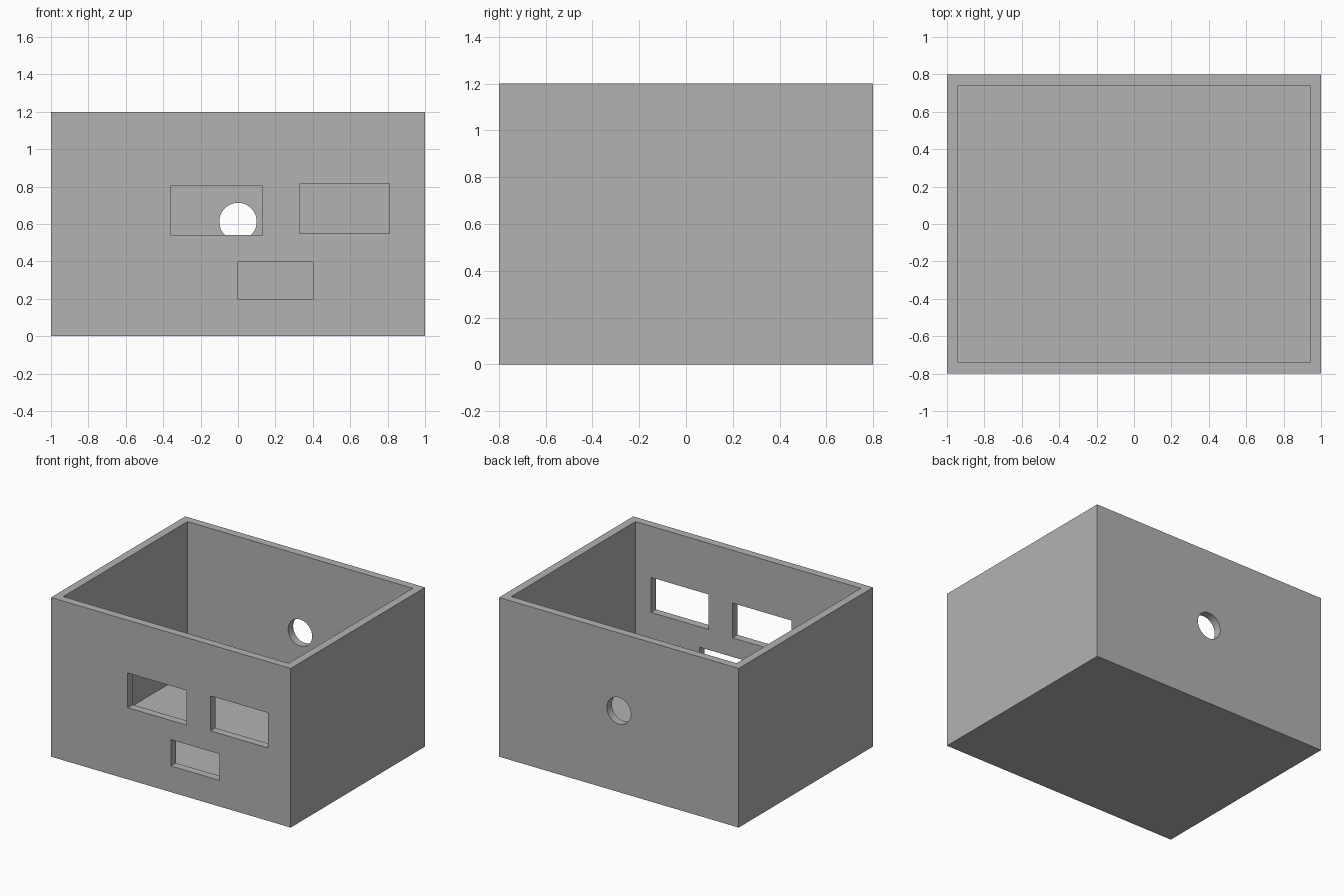
import bpy
import math

if "Cube" in bpy.data.objects:
    bpy.data.objects.remove(bpy.data.objects["Cube"], do_unlink=True)

WIDTH, DEPTH, HEIGHT, WALL = 2.0, 1.6, 1.2, 0.06

grey = bpy.data.materials.new("plain grey")
grey.use_nodes = True
colour = (0.45, 0.45, 0.45, 1)
grey.diffuse_color = colour
grey.node_tree.nodes["Principled BSDF"].inputs["Base Color"].default_value = colour


def block(name, x, y, z):
    """Box spanning the given (low, high) ranges."""
    spans = (x, y, z)
    bpy.ops.mesh.primitive_cube_add(size=1, location=[(a + b) / 2 for a, b in spans])
    obj = bpy.context.object
    obj.name = name
    obj.scale = [b - a for a, b in spans]
    bpy.ops.object.transform_apply(location=True, rotation=True, scale=True)
    obj.data.materials.clear()
    obj.data.materials.append(grey)
    return obj


def cut(target, cutter):
    """Subtract the cutter from the target, then discard the cutter."""
    cutter.hide_render = True
    mod = target.modifiers.new("opening", 'BOOLEAN')
    mod.operation = 'DIFFERENCE'
    mod.solver = 'EXACT'
    mod.object = cutter
    bpy.context.view_layer.objects.active = target
    bpy.ops.object.modifier_apply(modifier=mod.name)
    bpy.data.objects.remove(cutter, do_unlink=True)


# Open-topped case
hx, hy = WIDTH / 2, DEPTH / 2
case = block("open_case", (-hx, hx), (-hy, hy), (0, HEIGHT))
cut(case, block("cavity_cutter", (WALL - hx, hx - WALL), (WALL - hy, hy - WALL),
                (WALL, HEIGHT + 0.2)))

# Rectangular openings in the front wall
front = (-hy - 0.1, -hy + WALL + 0.1)
windows = [
    ((-0.36, 0.13), (0.54, 0.802)),
    ((0.33, 0.81), (0.55, 0.814)),
    ((0.0, 0.404), (0.197, 0.396)),
]
for x, z in windows:
    cut(case, block("window_cutter", x, front, z))

# Round hole in the back wall
bpy.ops.mesh.primitive_cylinder_add(vertices=64, radius=0.1, depth=0.3,
                                    location=(0, hy, 0.613),
                                    rotation=(math.pi / 2, 0, 0))
hole = bpy.context.object
hole.name = "hole_cutter"
hole.data.materials.append(grey)
cut(case, hole)

# Crisp edges, smooth hole
bpy.ops.object.select_all(action='DESELECT')
case.select_set(True)
bpy.context.view_layer.objects.active = case
bpy.ops.object.shade_smooth_by_angle(angle=math.radians(30))
